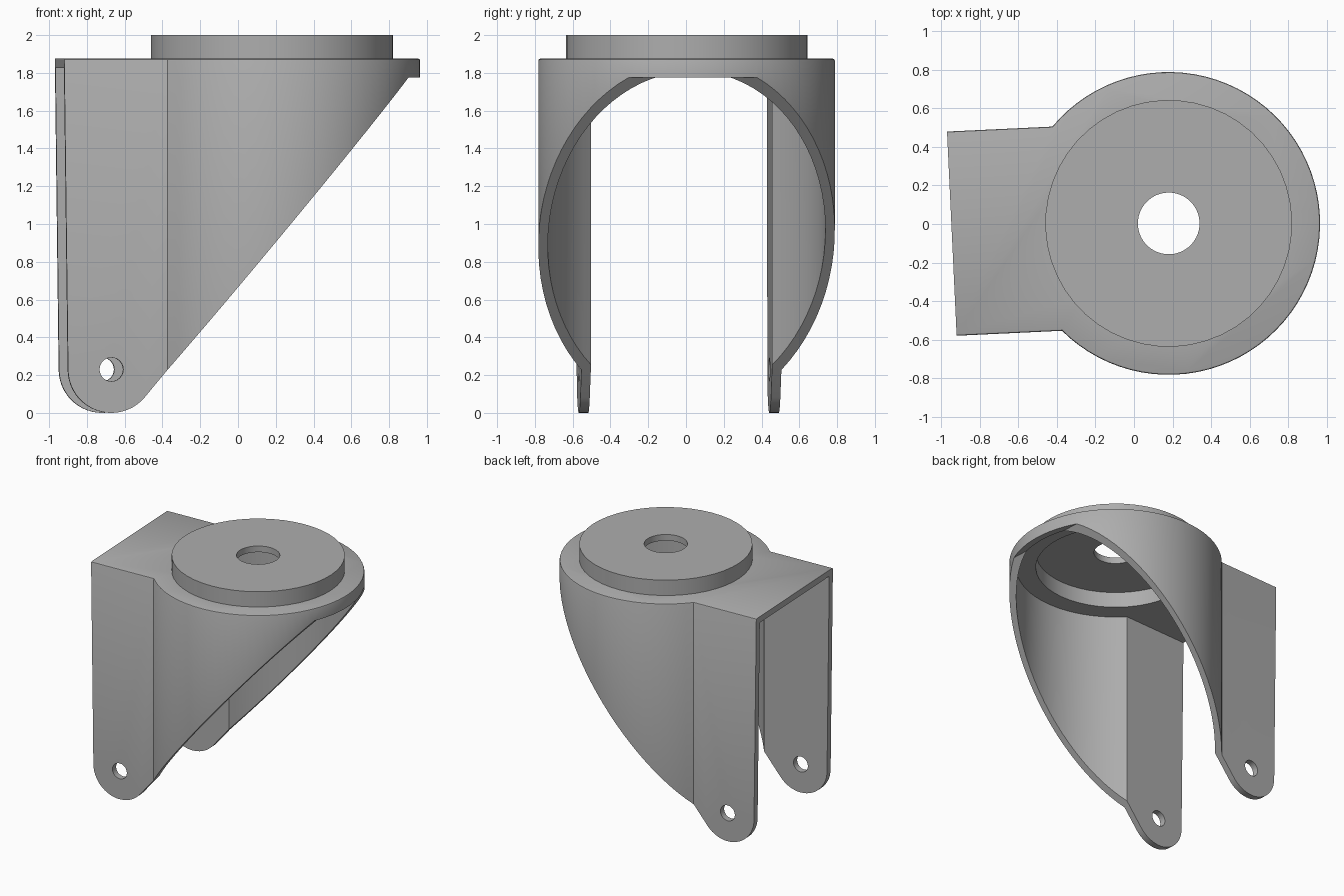
import bpy, bmesh
from math import sin, cos, pi, radians, atan2, sqrt
from mathutils import Matrix, Vector

cube = bpy.data.objects.get("Cube")
if cube:
    bpy.data.objects.remove(cube, do_unlink=True)

CENTRE, YAW = (0.18, 0.003), radians(2.7)
RADIUS, HALF_WIDTH, WALL = 0.785, 0.53, 0.05
TOP, RIM = 1.875, 1.775
LUG_X, LUG_R = -0.876, 0.23
BOSS_R, RECESS_R, HOLE_R = 0.64, 0.59, 0.16

grey = bpy.data.materials.new("grey metal")
grey.use_nodes = True
colour = (0.42, 0.42, 0.42, 1)
grey.diffuse_color = colour
grey.node_tree.nodes["Principled BSDF"].inputs["Base Color"].default_value = colour


def make_object(name, bm):
    bmesh.ops.recalc_face_normals(bm, faces=bm.faces)
    mesh = bpy.data.meshes.new(name)
    bm.to_mesh(mesh)
    bm.free()
    mesh.materials.append(grey)
    obj = bpy.data.objects.new(name, mesh)
    bpy.context.collection.objects.link(obj)
    return obj


def prism(points, offset):
    """Extrude a closed 3D outline along an offset."""
    bm = bmesh.new()
    face = bm.faces.new([bm.verts.new(p) for p in points])
    new = bmesh.ops.extrude_face_region(bm, geom=[face], use_keep_orig=True)["geom"]
    bmesh.ops.translate(bm, verts=[v for v in new if isinstance(v, bmesh.types.BMVert)], vec=offset)
    bmesh.ops.recalc_face_normals(bm, faces=bm.faces)
    return bm


def keyhole(radius, half, end, z, steps=64):
    """Round plan outline with a straight-sided tail towards -x."""
    join = atan2(half, -sqrt(radius ** 2 - half ** 2))
    arc = [-join + 2 * join * i / steps for i in range(steps + 1)]
    return [(radius * cos(a), radius * sin(a), z) for a in arc] + [(end, half, z), (end, -half, z)]


def cylinder(name, radius, depth, matrix, segments):
    bm = bmesh.new()
    bmesh.ops.create_cone(bm, cap_ends=True, segments=segments, radius1=radius,
                          radius2=radius, depth=depth, matrix=matrix)
    return make_object(name, bm)


def combine(target, tool, operation):
    mod = target.modifiers.new("cut", 'BOOLEAN')
    mod.operation, mod.object, mod.solver = operation, tool, 'EXACT'
    bpy.context.view_layer.objects.active = target
    bpy.ops.object.modifier_apply(modifier=mod.name)
    bpy.data.objects.remove(tool, do_unlink=True)


def finish(obj):
    obj.location = (*CENTRE, 0)
    obj.rotation_euler.z = YAW
    bpy.ops.object.select_all(action='DESELECT')
    obj.select_set(True)
    bpy.context.view_layer.objects.active = obj
    bpy.ops.object.shade_smooth_by_angle(angle=radians(30))


# Fork body: solid keyhole block with a softened top edge
bm = prism(keyhole(RADIUS, HALF_WIDTH, -1.25, -0.1), (0, 0, TOP + 0.1))
top_edges = [e for e in bm.edges if all(v.co.z > TOP - 0.01 for v in e.verts)]
bmesh.ops.bevel(bm, geom=top_edges, offset=0.01, segments=2, affect='EDGES', profile=0.5)
fork = make_object("fork_body", bm)

# Hollow interior, open below and at the tail
inner = prism(keyhole(RADIUS - WALL, HALF_WIDTH - WALL, -1.5, -0.3), (0, 0, TOP - WALL + 0.3))
combine(fork, make_object("interior_cutter", inner), 'DIFFERENCE')

# Side profile: rounded lugs, sloping lower edge and a level front rim
lug_arc = [pi + radians(140) * i / 20 for i in range(21)]
side = [(-1.126, 2.2), (-1.126, TOP)]
side += [(LUG_X + LUG_R * cos(a), LUG_R + LUG_R * sin(a)) for a in lug_arc]
side += [(0.707, RIM), (1.2, RIM), (1.2, 2.2)]
profile = prism([(x, -1, z) for x, z in side], Vector((0, 2, 0)))
combine(fork, make_object("side_profile", profile), 'INTERSECT')

# Axle holes and the opening beneath the boss
axle = Matrix.Translation((LUG_X, 0, LUG_R)) @ Matrix.Rotation(pi / 2, 4, 'X')
combine(fork, cylinder("axle_cutter", 0.063, 3, axle, 24), 'DIFFERENCE')
opening = Matrix.Translation((0, 0, TOP))
combine(fork, cylinder("boss_cutter", RECESS_R, 0.3, opening, 48), 'DIFFERENCE')
finish(fork)

# Raised boss: hollow cap with a central hole, turned from a profile
section = [(HOLE_R, 1.95), (HOLE_R, 2), (BOSS_R, 2), (BOSS_R, TOP), (RECESS_R, TOP), (RECESS_R, 1.95)]
bm = bmesh.new()
ring = [bm.verts.new((r, 0, z)) for r, z in section]
edges = [bm.edges.new((ring[i], ring[(i + 1) % len(ring)])) for i in range(len(ring))]
bmesh.ops.spin(bm, geom=ring + edges, cent=(0, 0, 0), axis=(0, 0, 1), angle=2 * pi, steps=48)
bmesh.ops.remove_doubles(bm, verts=bm.verts, dist=0.0005)
finish(make_object("top_boss", bm))
